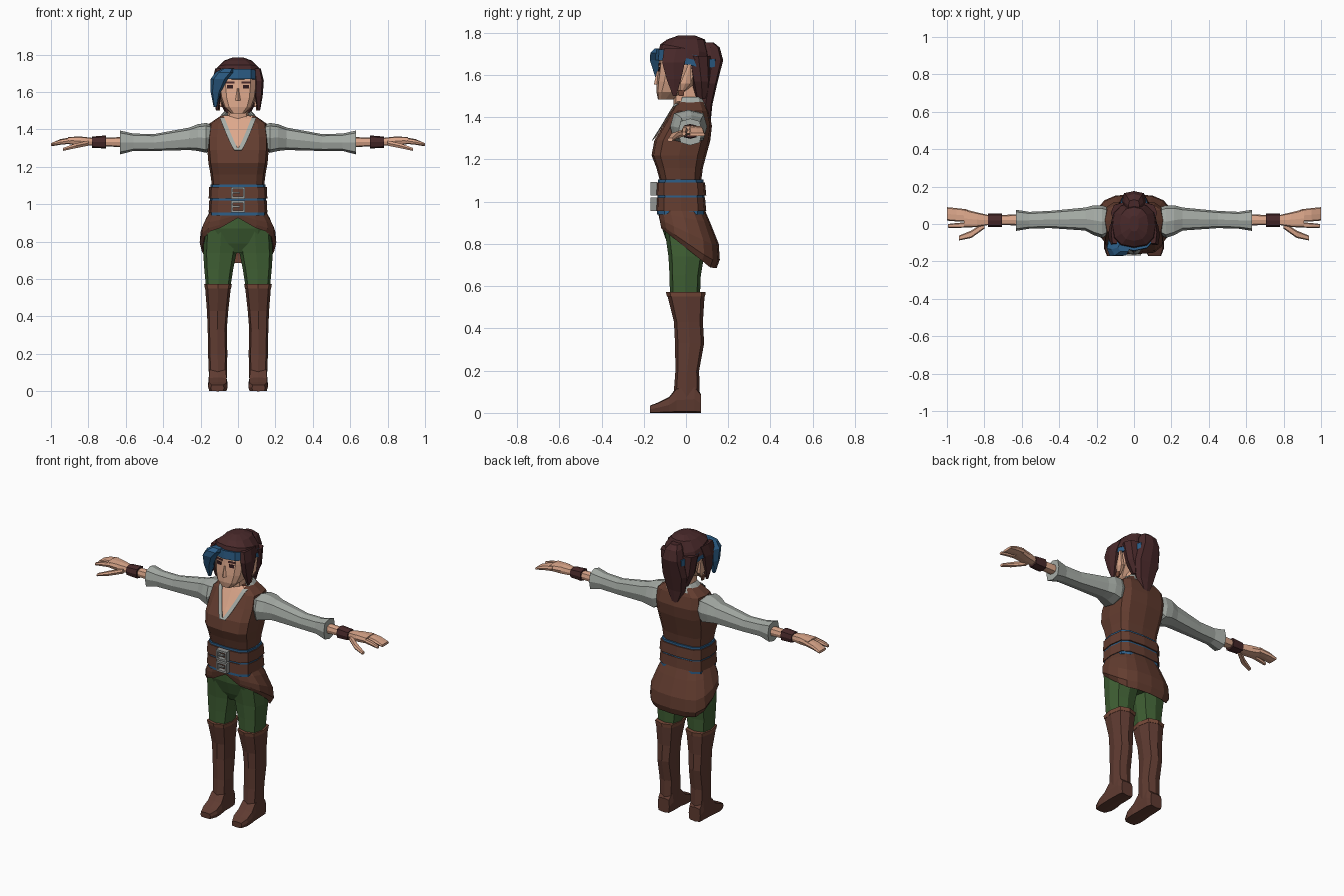
import bpy, bmesh, math
from mathutils import Vector
from mathutils.bvhtree import BVHTree


def material(name, rgb):
    m = bpy.data.materials.new(name)
    m.diffuse_color = (*rgb, 1)
    return m


VEST = material("vest leather", (0.125, 0.046, 0.029))
BOOT = material("boot leather", (0.115, 0.044, 0.031))
RIM = material("tan edge", (0.19, 0.07, 0.042))
GREEN = material("green cloth", (0.05, 0.115, 0.034))
SKIN = material("skin", (0.72, 0.39, 0.26))
LINEN = material("grey linen", (0.38, 0.41, 0.38))
HAIR = material("dark hair", (0.066, 0.022, 0.023))
BLUE = material("blue cloth", (0.025, 0.11, 0.24))
METAL = material("buckle metal", (0.30, 0.31, 0.30))
DARK = material("eye dark", (0.03, 0.01, 0.012))


def finish(name, bm, mat, mirror=False, thick=0):
    bmesh.ops.recalc_face_normals(bm, faces=bm.faces)
    me = bpy.data.meshes.new(name)
    bm.to_mesh(me)
    bm.free()
    ob = bpy.data.objects.new(name, me)
    bpy.context.collection.objects.link(ob)
    me.materials.append(mat)
    if thick:
        ob.modifiers.new("thickness", 'SOLIDIFY').thickness = thick
    if mirror:
        ob.modifiers.new("mirror", 'MIRROR').use_mirror_merge = False
    return ob


def loft(name, secs, mat, axis='z', n=8, p=0.65, mirror=False, warp=None,
         caps=True, keep=None, thick=0):
    """Skin rounded sections (t, a0, a1, b0, b1) given by their bounds."""
    bm = bmesh.new()
    place = {'z': lambda t, a, b: (a, b, t), 'x': lambda t, a, b: (t, a, b),
             'y': lambda t, a, b: (a, t, b)}[axis]
    rings = []
    for t, a0, a1, b0, b1 in secs:
        ring = []
        for i in range(n):
            c, s = (f(2 * math.pi * i / n) for f in (math.cos, math.sin))
            c, s = (math.copysign(abs(v) ** p if abs(v) > 1e-6 else 0, v) for v in (c, s))
            co = Vector(place(t, (a0 + a1) / 2 + c * (a1 - a0) / 2,
                              (b0 + b1) / 2 + s * (b1 - b0) / 2))
            ring.append(bm.verts.new(warp(co) if warp else co))
        rings.append(ring)
    for r, q in zip(rings, rings[1:]):
        for i in range(n):
            j = (i + 1) % n
            bm.faces.new((r[i], r[j], q[j], q[i]))
    if caps:
        bm.faces.new(rings[0])
        bm.faces.new(rings[-1])
    if keep:
        drop = [f for f in bm.faces if not keep(f.calc_center_median())]
        bmesh.ops.delete(bm, geom=drop, context='FACES')
    return finish(name, bm, mat, mirror, thick)


def plate(name, target, rows, mat, lift, cols=4, mirror=False):
    """Thin patch of rows (z, x0, x1) laid on the front of a target."""
    src = bmesh.new()
    src.from_mesh(target.data)
    tree = BVHTree.FromBMesh(src)
    bm = bmesh.new()
    grid = []
    for z, x0, x1 in rows:
        line = []
        for i in range(cols + 1):
            x = x0 + (x1 - x0) * i / cols
            hit = tree.ray_cast(Vector((x, -1, z)), Vector((0, 1, 0)))[0]
            line.append(bm.verts.new((x, (hit.y if hit else -0.04) - lift, z)))
        grid.append(line)
    for r, q in zip(grid, grid[1:]):
        for i in range(cols):
            bm.faces.new((r[i], r[i + 1], q[i + 1], q[i]))
    src.free()
    return finish(name, bm, mat, mirror, 0.003)


def box(name, x0, x1, y0, y1, z0, z1, mat):
    bm = bmesh.new()
    bmesh.ops.create_cube(bm, size=1)
    for v in bm.verts:
        v.co = ((x0 + x1) / 2 + v.co.x * (x1 - x0), (y0 + y1) / 2 + v.co.y * (y1 - y0),
                (z0 + z1) / 2 + v.co.z * (z1 - z0))
    return finish(name, bm, mat)


# Boots
loft("boot_foot", [(-.17, .075, .145, 0, .035), (-.13, .055, .16, 0, .05),
     (-.08, .055, .16, 0, .075), (-.045, .06, .158, 0, .12), (.04, .06, .155, 0, .13),
     (.07, .068, .15, 0, .09)], BOOT, 'y', p=.35, mirror=True)
loft("boot_shaft", [(.07, .06, .155, -.06, .066), (.2, .057, .16, -.05, .062),
     (.33, .06, .162, -.052, .086), (.43, .052, .166, -.057, .08),
     (.555, .038, .176, -.088, .088)], BOOT, mirror=True)
loft("boot_cuff", [(.55, .037, .177, -.09, .09), (.573, .033, .181, -.095, .093)],
     RIM, mirror=True)

# Trousers
loft("thigh", [(.55, .042, .17, -.076, .066), (.65, .026, .18, -.078, .07),
     (.74, .008, .186, -.083, .085), (.86, .0, .18, -.1, .095)], GREEN, mirror=True)
loft("trouser_hips", [(.74, -.07, .07, -.06, .07), (.79, -.165, .165, -.085, .09),
     (.87, -.168, .168, -.112, .09), (.97, -.13, .13, -.118, .07)], GREEN, n=12)

# Vest
vest = loft("vest", [(.95, -.145, .145, -.13, .083), (1.1, -.14, .14, -.124, .072),
            (1.16, -.147, .147, -.14, .08), (1.22, -.158, .158, -.163, .096),
            (1.29, -.164, .164, -.15, .115), (1.36, -.164, .164, -.108, .123),
            (1.43, -.155, .155, -.068, .106), (1.475, -.09, .09, -.042, .085)],
            VEST, n=12, p=.55)


def hem(v):
    k = min(1, .3 + max(0, v.y + .13) * 2.8)
    if v.y < -.08 and abs(v.x) < .01:
        k = .15
    v.z = .97 - (.97 - v.z) * k
    return v


loft("vest_skirt", [(.97, -.146, .146, -.132, .085), (.9, -.17, .17, -.134, .115),
     (.8, -.2, .2, -.132, .155), (.725, -.205, .205, -.128, .16),
     (.685, -.19, .19, -.125, .145)], VEST, n=16, p=.75, warp=hem, caps=False, thick=.006)

# Sash, belts and buckles
loft("sash", [(.94, -.153, .153, -.138, .092), (1.105, -.148, .148, -.132, .082)],
     BLUE, n=12, p=.55)
for z in (.957, 1.03):
    loft("belt", [(z, -.157, .157, -.143, .096), (z + .062, -.154, .154, -.14, .09)],
         VEST, n=12, p=.55)
    for s in (-1, 1):
        x = s * .032
        box("buckle_side", x - .006, x + .006, -.168, -.138, z, z + .062, METAL)
        zz = z + .031 + s * .026
        box("buckle_bar", -.038, .038, -.168, -.138, zz - .006, zz + .006, METAL)
    box("buckle_prong", -.03, .012, -.165, -.15, z + .027, z + .036, METAL)

# Neckline: bare skin, linen edge along the V and round the neck
zs = [1.3 + .174 * i / 10 for i in range(11)]
half = lambda z: .078 * ((z - 1.3) / .174) ** .85
plate("neckline_skin", vest, [(z, -half(z), half(z)) for z in zs], SKIN, .006)
plate("neckline_edge", vest, [(z - .01, half(z) - .005, half(z) + .02) for z in zs],
      LINEN, .012, 2, True)
loft("collar", [(1.45, -.115, .115, -.06, .1), (1.495, -.075, .075, -.04, .08)],
     LINEN, n=12, caps=False, keep=lambda c: c.y > -.03, thick=.008)

# Sleeves, wrists and hands
loft("sleeve", [(.13, -.05, .085, 1.31, 1.42), (.17, -.075, .1, 1.275, 1.435),
     (.215, -.06, .1, 1.285, 1.428), (.26, -.035, .088, 1.29, 1.41),
     (.45, -.022, .07, 1.285, 1.375), (.56, -.025, .065, 1.285, 1.378),
     (.63, -.037, .076, 1.267, 1.394)], LINEN, 'x', mirror=True)
loft("forearm", [(.6, -.008, .052, 1.305, 1.36), (.78, -.004, .046, 1.312, 1.354)],
     SKIN, 'x', mirror=True)
loft("wristband", [(.705, -.017, .057, 1.298, 1.368), (.78, -.015, .055, 1.302, 1.362)],
     HAIR, 'x', mirror=True)
loft("palm", [(.77, -.004, .046, 1.314, 1.354), (.84, -.016, .062, 1.314, 1.362),
     (.91, -.02, .08, 1.322, 1.36)], SKIN, 'x', p=.5, mirror=True)
loft("fingers", [(.89, .012, .078, 1.324, 1.359), (.95, .014, .085, 1.318, 1.348),
     (1.0, .018, .09, 1.31, 1.326)], SKIN, 'x', p=.5, mirror=True)
loft("index_finger", [(.89, -.019, .01, 1.326, 1.355), (.95, -.021, .005, 1.32, 1.345),
     (.995, -.02, .0, 1.314, 1.33)], SKIN, 'x', n=6, mirror=True)
loft("thumb", [(.80, -.025, .01, 1.312, 1.342), (.87, -.075, -.035, 1.298, 1.326),
     (.935, -.088, -.062, 1.285, 1.302)], SKIN, 'x', n=6, mirror=True)

# Neck and head
loft("neck", [(1.42, -.07, .07, -.055, .08), (1.48, -.055, .055, -.06, .06),
     (1.58, -.052, .052, -.06, .055)], SKIN)
head = loft("head", [(1.485, -.035, .035, -.133, -.06), (1.52, -.075, .075, -.14, .0),
            (1.57, -.095, .095, -.138, .06), (1.64, -.105, .105, -.13, .09),
            (1.71, -.1, .1, -.125, .09)], SKIN, n=12)
loft("nose", [(1.555, -.015, .015, -.152, -.12), (1.62, -.006, .006, -.138, -.12)],
     SKIN, n=4)
loft("ear", [(1.52, .085, .1, -.03, -.01), (1.56, .085, .12, -.03, .025),
     (1.65, .11, .125, .01, .025)], SKIN, n=6, mirror=True)
loft("earring", [(1.5, .095, .108, -.035, -.01), (1.53, .095, .112, -.04, -.005)],
     RIM, n=6, mirror=True)
plate("eye", head, [(1.618, .028, .06), (1.638, .028, .06)], DARK, .004, 2, True)
plate("brow", head, [(1.646, .02, .066), (1.657, .02, .068)], HAIR, .005, 2, True)


# Hair and headband, both tilted down towards the back
def tilt(v):
    v.z -= max(-.01, (v.y + .05) * .2) if v.z < 1.75 else 0
    return v


loft("hair_cap", [(1.69, -.125, .125, -.132, .115), (1.735, -.115, .115, -.122, .11),
     (1.768, -.075, .075, -.09, .09), (1.786, -.025, .025, -.04, .045)],
     HAIR, n=12, p=.8, warp=tilt)
loft("hair_back", [(1.49, -.07, .07, .045, .11), (1.57, -.108, .108, .025, .12),
     (1.69, -.124, .124, -.0, .118)], HAIR, n=10)
loft("hair_side_lock", [(1.5, .105, .118, -.062, -.045), (1.58, .088, .132, -.095, -.02),
     (1.66, .088, .138, -.118, .0), (1.725, .085, .122, -.11, .02)],
     HAIR, n=6, mirror=True)
loft("headband", [(1.66, -.122, .122, -.145, .125), (1.712, -.12, .12, -.142, .123)],
     BLUE, n=12, p=.8, warp=tilt)
loft("blue_lock", [(1.52, -.13, -.112, -.12, -.1), (1.6, -.146, -.092, -.152, -.08),
     (1.67, -.146, -.055, -.175, -.085), (1.705, -.12, -.025, -.172, -.1),
     (1.725, -.085, -.02, -.15, -.1)], BLUE, n=6)
loft("ponytail", [(1.36, -.012, .012, .095, .115), (1.46, -.06, .06, .06, .125),
     (1.56, -.082, .082, .07, .148), (1.67, -.065, .065, .07, .176),
     (1.73, -.05, .05, .07, .16), (1.755, -.03, .03, .07, .13)], HAIR)
loft("ponytail_tie", [(1.635, -.08, .08, .03, .15), (1.675, -.08, .08, .03, .15)],
     BLUE, warp=lambda v: v)
